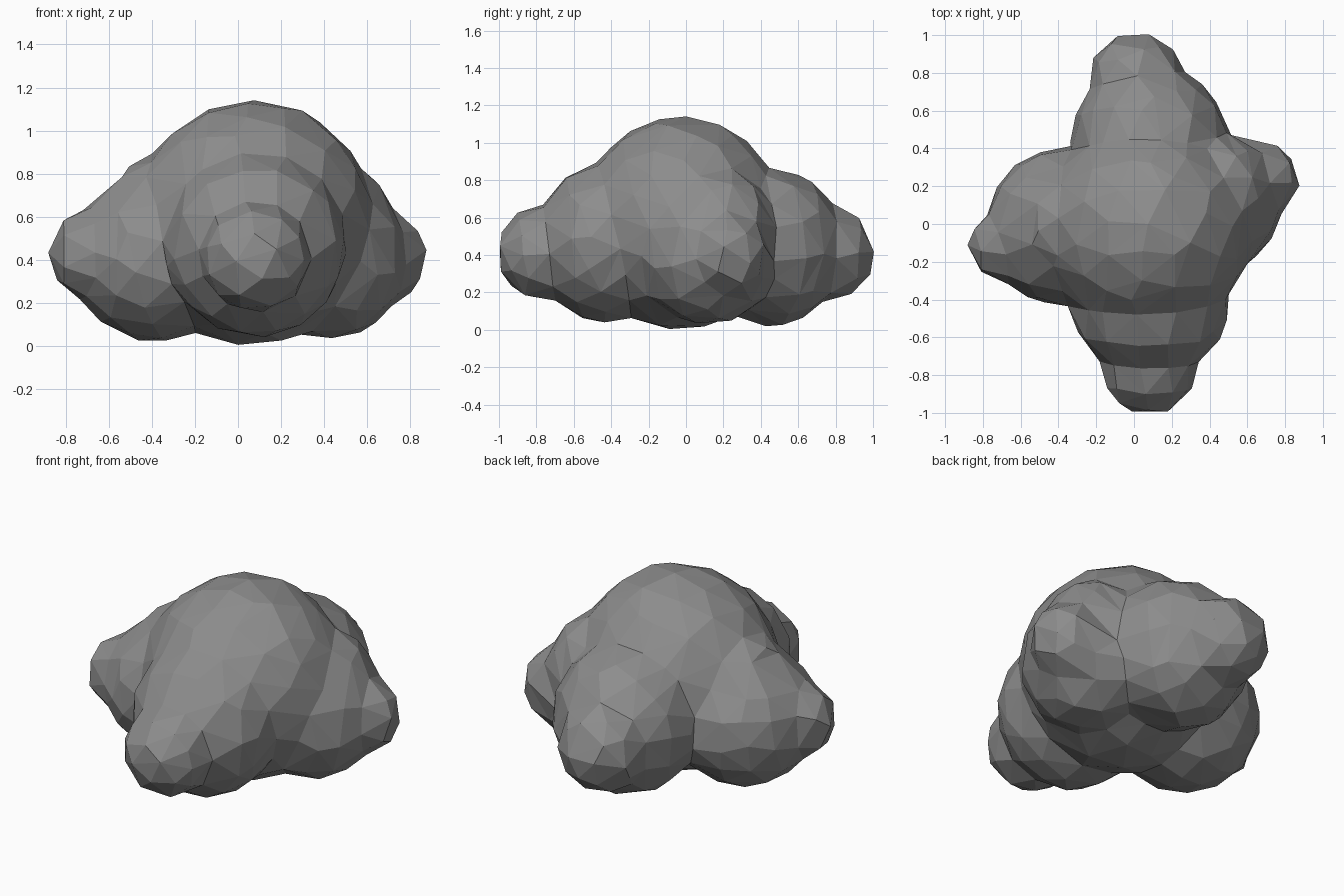
import bpy, bmesh

cube = bpy.data.objects.get("Cube")
if cube:
    bpy.data.objects.remove(cube, do_unlink=True)

# Single stone colour
GREY = (0.265, 0.265, 0.265, 1.0)
stone = bpy.data.materials.new("stone grey")
stone.use_nodes = True
stone.diffuse_color = GREY
bsdf = stone.node_tree.nodes["Principled BSDF"]
bsdf.inputs["Base Color"].default_value = GREY
bsdf.inputs["Roughness"].default_value = 0.9


def add_lump(bm, low, high):
    """Add a ball stretched to fill the box from low to high."""
    verts = bmesh.ops.create_icosphere(bm, subdivisions=4, radius=1)["verts"]
    for v in verts:
        for axis in range(3):
            middle = (low[axis] + high[axis]) / 2
            v.co[axis] = middle + v.co[axis] * (high[axis] - low[axis]) / 2


# Lumps of the boulder, as opposite corners of the space each one fills
LUMPS = {
    "dome": ((-0.49, -0.57, 0.0), (0.63, 0.52, 1.14)),
    "right_shoulder": ((-0.63, -0.32, 0.28), (-0.05, 0.30, 0.89)),
    "right_lobe": ((-0.78, -0.43, 0.02), (0.0, 0.40, 0.80)),
    "right_knob": ((-0.88, -0.31, 0.21), (-0.45, 0.08, 0.64)),
    "left_shoulder": ((0.18, -0.12, 0.20), (0.73, 0.47, 0.86)),
    "left_lobe": ((0.08, -0.26, 0.03), (0.78, 0.49, 0.79)),
    "left_knob": ((0.44, 0.03, 0.18), (0.875, 0.44, 0.63)),
    "front_lobe": ((-0.33, -0.80, 0.04), (0.50, -0.08, 0.89)),
    "front_knob": ((-0.17, -1.01, 0.16), (0.33, -0.54, 0.66)),
    "back_lobe": ((-0.33, 0.08, 0.02), (0.49, 0.84, 0.86)),
    "back_knob": ((-0.24, 0.53, 0.16), (0.26, 1.01, 0.66)),
}

bm = bmesh.new()
for low, high in LUMPS.values():
    add_lump(bm, low, high)
mesh = bpy.data.meshes.new("boulder")
bm.to_mesh(mesh)
bm.free()
mesh.materials.append(stone)
boulder = bpy.data.objects.new("boulder", mesh)
bpy.context.collection.objects.link(boulder)

# Blend the lumps into one skin, then cut it down to coarse flat facets
remesh = boulder.modifiers.new("blend", 'REMESH')
remesh.mode = 'VOXEL'
remesh.voxel_size = 0.03
soften = boulder.modifiers.new("soften", 'SMOOTH')
soften.factor = 0.5
soften.iterations = 14
facets = boulder.modifiers.new("facets", 'DECIMATE')
facets.ratio = 0.023
